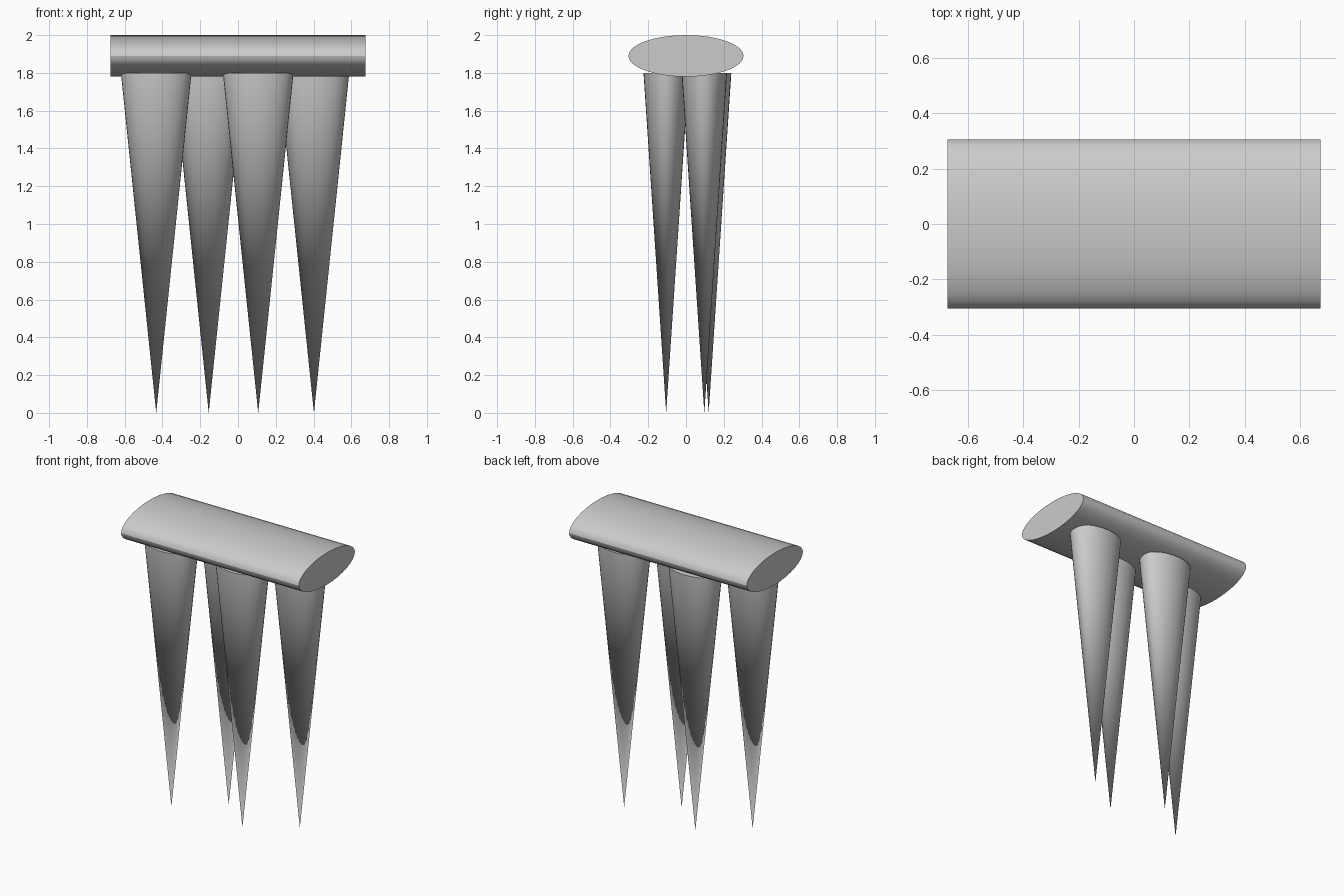
import bpy
import math

if "Cube" in bpy.data.objects:
    bpy.data.objects.remove(bpy.data.objects["Cube"])


def finish(obj, name):
    obj.name = name
    bpy.ops.object.transform_apply(location=False, rotation=True, scale=True)
    bpy.ops.object.shade_smooth_by_angle(angle=math.radians(30))


# Elliptical beam lying along x
bpy.ops.mesh.primitive_cylinder_add(vertices=32, radius=1, depth=1.35,
                                    location=(0, 0, 1.89),
                                    rotation=(0, math.pi / 2, 0))
beam = bpy.context.object
beam.scale = (0.11, 0.305, 1)
finish(beam, "beam")

# Tapered oval spikes hanging point-down, flat tops sunk into the beam
LEG_TOP = 1.80
legs = {
    "front_left_leg": (-0.433, -0.105),
    "back_left_leg": (-0.155, 0.12),
    "front_right_leg": (0.107, -0.105),
    "back_right_leg": (0.402, 0.097),
}
for name, (x, y) in legs.items():
    bpy.ops.mesh.primitive_cone_add(vertices=32, radius1=0, radius2=1,
                                    depth=LEG_TOP,
                                    location=(x, y, LEG_TOP / 2))
    leg = bpy.context.object
    leg.scale = (0.187, 0.12, 1)
    finish(leg, name)
